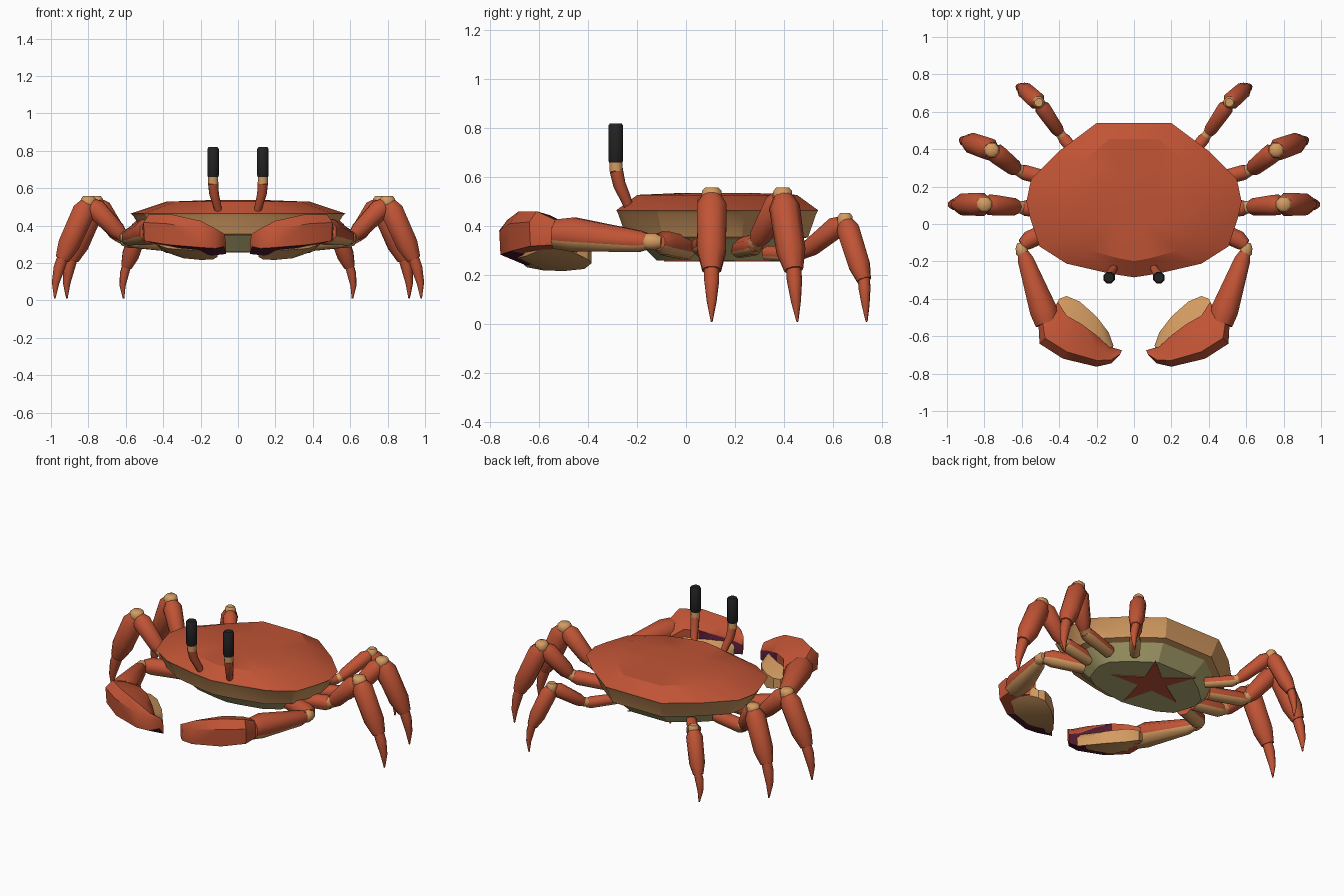
import bpy, bmesh, math
from mathutils import Vector as V

if "Cube" in bpy.data.objects:
    bpy.data.objects.remove(bpy.data.objects["Cube"])


def mat(name, rgb):
    m = bpy.data.materials.new(name)
    m.diffuse_color = (*rgb, 1)
    m.use_nodes = True
    m.node_tree.nodes["Principled BSDF"].inputs["Base Color"].default_value = m.diffuse_color
    return m


RED = mat("shell_red", (0.53, 0.088, 0.036))
TAN = mat("joint_tan", (0.66, 0.33, 0.12))
OLIVE = mat("belly_olive", (0.45, 0.41, 0.17))
BLACK = mat("eye_black", (0.016, 0.016, 0.016))
PURPLE = mat("claw_inner_purple", (0.085, 0.011, 0.035))


def loft(name, rings, mats, rule=None, mirror=True, angle=35):
    """Skin a list of equal-length rings, cap both ends, colour faces by rule(normal, centre)."""
    bm = bmesh.new()
    vs = [[bm.verts.new(p) for p in r] for r in rings]
    n = len(vs[0])
    for a, b in zip(vs, vs[1:]):
        for i in range(n):
            j = (i + 1) % n
            bm.faces.new((a[i], a[j], b[j], b[i]))
    bm.faces.new(vs[0])
    bm.faces.new(vs[-1])
    bmesh.ops.recalc_face_normals(bm, faces=bm.faces)
    bm.normal_update()
    if rule:
        for f in bm.faces:
            f.material_index = rule(f.normal, f.calc_center_median())
    me = bpy.data.meshes.new(name)
    bm.to_mesh(me)
    bm.free()
    for m in mats:
        me.materials.append(m)
    ob = bpy.data.objects.new(name, me)
    bpy.context.collection.objects.link(ob)
    if mirror:
        ob.modifiers.new("mirror", 'MIRROR').use_axis[0] = True
    if angle:
        bpy.ops.object.select_all(action='DESELECT')
        ob.select_set(True)
        bpy.context.view_layer.objects.active = ob
        bpy.ops.object.shade_smooth_by_angle(angle=math.radians(angle))
    return ob


def tube(name, pts, radii, mats, rule=None, sides=8, angle=50):
    """Tube through pts; each radius may be a number or (width, height)."""
    t = (V(pts[-1]) - V(pts[0])).normalized()
    side = t.cross(V((0, 0, 1)))
    side = side.normalized() if side.length > 0.05 else V((1, 0, 0))
    up = side.cross(t)
    rings = []
    for p, r in zip(pts, radii):
        w, h = r if isinstance(r, tuple) else (r, r)
        ring = []
        for k in range(sides):
            a = 2 * math.pi * (k + 0.5) / sides
            ring.append(V(p) + side * w * math.cos(a) + up * h * math.sin(a))
        rings.append(ring)
    return loft(name, rings, mats, rule, angle=angle)


def mix(a, b, f):
    return V(a).lerp(V(b), f)


def under(n, c):
    return 1 if n.z < -0.3 else 0


# Carapace: one outline repeated at several heights
half = [(0.13, -0.265), (0.36, -0.212), (0.505, -0.12), (0.555, 0.03), (0.575, 0.12),
        (0.55, 0.24), (0.40, 0.39), (0.20, 0.54)]
outline = [(0, -0.285)] + half + [(-x, y) for x, y in reversed(half)]


def body_ring(sx, sy, z):
    return [(x * sx, 0.128 + (y - 0.128) * sy, z) for x, y in outline]


loft("body", [body_ring(0.3, 0.35, 0.536), body_ring(0.67, 0.79, 0.528), body_ring(1, 1, 0.465),
              body_ring(0.97, 0.98, 0.45), body_ring(0.88, 0.9, 0.355), body_ring(0.8, 0.8, 0.345),
              body_ring(0.64, 0.6, 0.26)],
     [RED, TAN, OLIVE], lambda n, c: 0 if c.z > 0.46 else (1 if c.z > 0.335 else 2),
     mirror=False, angle=25)

# Star marking under the belly
star = []
for k in range(10):
    a = -math.pi / 2 + k * math.pi / 5
    r = 0.26 if k % 2 == 0 else 0.085
    star.append((r * math.cos(a), 0.17 + r * math.sin(a)))
loft("belly_star", [[(x, y, z) for x, y in star] for z in (0.262, 0.256)], [RED],
     mirror=False, angle=0)

# Eye stalks
tube("eye_stalk", [(0.10, -0.225, 0.46), (0.115, -0.25, 0.52), (0.128, -0.272, 0.57), (0.133, -0.285, 0.63)],
     [0.018, 0.023, 0.026, 0.028], [RED])
tube("eye_band", [(0.133, -0.285, 0.625), (0.133, -0.287, 0.665)], [0.029, 0.029], [TAN])
tube("eye", [(0.133, -0.287, 0.66), (0.133, -0.287, 0.668), (0.133, -0.287, 0.81), (0.133, -0.287, 0.82)],
     [0.029, 0.033, 0.033, 0.026], [BLACK])

# Walking legs: hip start, hip end, knee, ankle, tip, thickness
legs = {
    "front_leg": ((0.40, 0.06, 0.32), (0.61, 0.09, 0.335), (0.80, 0.105, 0.53),
                  (0.94, 0.105, 0.22), (0.98, 0.105, 0.01), 0.066),
    "middle_leg": ((0.38, 0.22, 0.31), (0.62, 0.285, 0.325), (0.76, 0.395, 0.53),
                   (0.89, 0.44, 0.22), (0.915, 0.455, 0.01), 0.063),
    "rear_leg": ((0.27, 0.33, 0.29), (0.39, 0.475, 0.285), (0.51, 0.65, 0.425),
                 (0.597, 0.727, 0.18), (0.612, 0.738, 0.01), 0.05),
}
for name, (h0, h1, knee, ankle, tip, r) in legs.items():
    tube(name + "_hip", [h0, mix(h0, h1, 0.85), h1], [r * 0.65, r * 0.7, r * 0.5], [RED, TAN], under)
    tube(name + "_hip_joint", [mix(h1, h0, 0.1), mix(h1, knee, 0.1)], [r * 0.55, r * 0.55], [TAN])
    tube(name + "_thigh", [mix(h1, knee, f) for f in (0.04, 0.2, 0.8, 0.93)],
         [r * 0.5, r * 0.75, r * 0.9, r * 0.6], [RED])
    k = V(knee)
    tube(name + "_knee", [k + V((0, 0, dz)) for dz in (-0.035, -0.015, 0.014, 0.028)],
         [r * 0.5, r * 0.68, r * 0.66, r * 0.45], [TAN])
    tube(name + "_shin", [mix(knee, ankle, f) for f in (0.03, 0.16, 0.75, 1.0)],
         [r * 0.65, r, r * 0.95, r * 0.62], [RED])
    tube(name + "_foot", [mix(ankle, tip, f) + V((0.012 * math.sin(math.pi * f), 0, 0))
                          for f in (-0.04, 0.2, 0.6, 1.0)],
         [r * 0.5, r * 0.5, r * 0.33, 0.004], [RED])

# Claw arms
tube("claw_shoulder", [(0.38, 0.0, 0.31), (0.56, -0.085, 0.33), (0.60, -0.115, 0.335)],
     [0.05, 0.052, 0.035], [RED, TAN], under)
tube("claw_elbow", [(0.602, -0.10, 0.335), (0.60, -0.125, 0.337), (0.598, -0.155, 0.337), (0.59, -0.18, 0.337)],
     [0.025, 0.036, 0.036, 0.025], [TAN])
tube("claw_forearm", [(0.595, -0.15, 0.337), (0.58, -0.19, 0.338), (0.485, -0.46, 0.366), (0.465, -0.53, 0.368)],
     [(0.03, 0.033), (0.046, 0.047), (0.079, 0.075), (0.068, 0.065)], [RED, TAN], under)


# Pincers: stations give inner edge, outer edge, bottom and top height; inner edge drops
def pincer(name, drop, stations, mats, rule=None):
    rings = []
    for ix, iy, ox, oy, zb, zt in stations:
        h = zt - zb
        prof = [(0.0, zb + 0.05 * h), (0.0, zt - 0.15 * h), (0.42, zt), (0.8, zt),
                (1.0, zt - 0.35 * h), (0.97, zb)]
        rings.append([(ix + (ox - ix) * f, iy + (oy - iy) * f, z - drop * (1 - f)) for f, z in prof])
    return loft(name, rings, mats, rule, angle=40)


pincer("upper_pincer", 0.045, [
    (0.405, -0.42, 0.51, -0.55, 0.325, 0.43), (0.36, -0.49, 0.505, -0.64, 0.32, 0.47),
    (0.28, -0.535, 0.38, -0.72, 0.30, 0.47), (0.20, -0.595, 0.20, -0.763, 0.285, 0.435),
    (0.135, -0.655, 0.12, -0.745, 0.28, 0.395), (0.065, -0.675, 0.075, -0.70, 0.29, 0.365)],
    [RED, PURPLE],
    lambda n, c: 1 if c.x < 0.30 and (n.z < -0.6 or (n.y > 0.3 and n.z < 0.3)) and c.y > -0.71 else 0)
pincer("lower_pincer", 0.06, [
    (0.40, -0.40, 0.46, -0.51, 0.32, 0.385), (0.36, -0.385, 0.45, -0.60, 0.305, 0.39),
    (0.29, -0.415, 0.38, -0.66, 0.28, 0.39), (0.20, -0.495, 0.26, -0.69, 0.272, 0.375),
    (0.135, -0.58, 0.17, -0.70, 0.275, 0.355), (0.11, -0.65, 0.125, -0.69, 0.29, 0.335)], [TAN])
